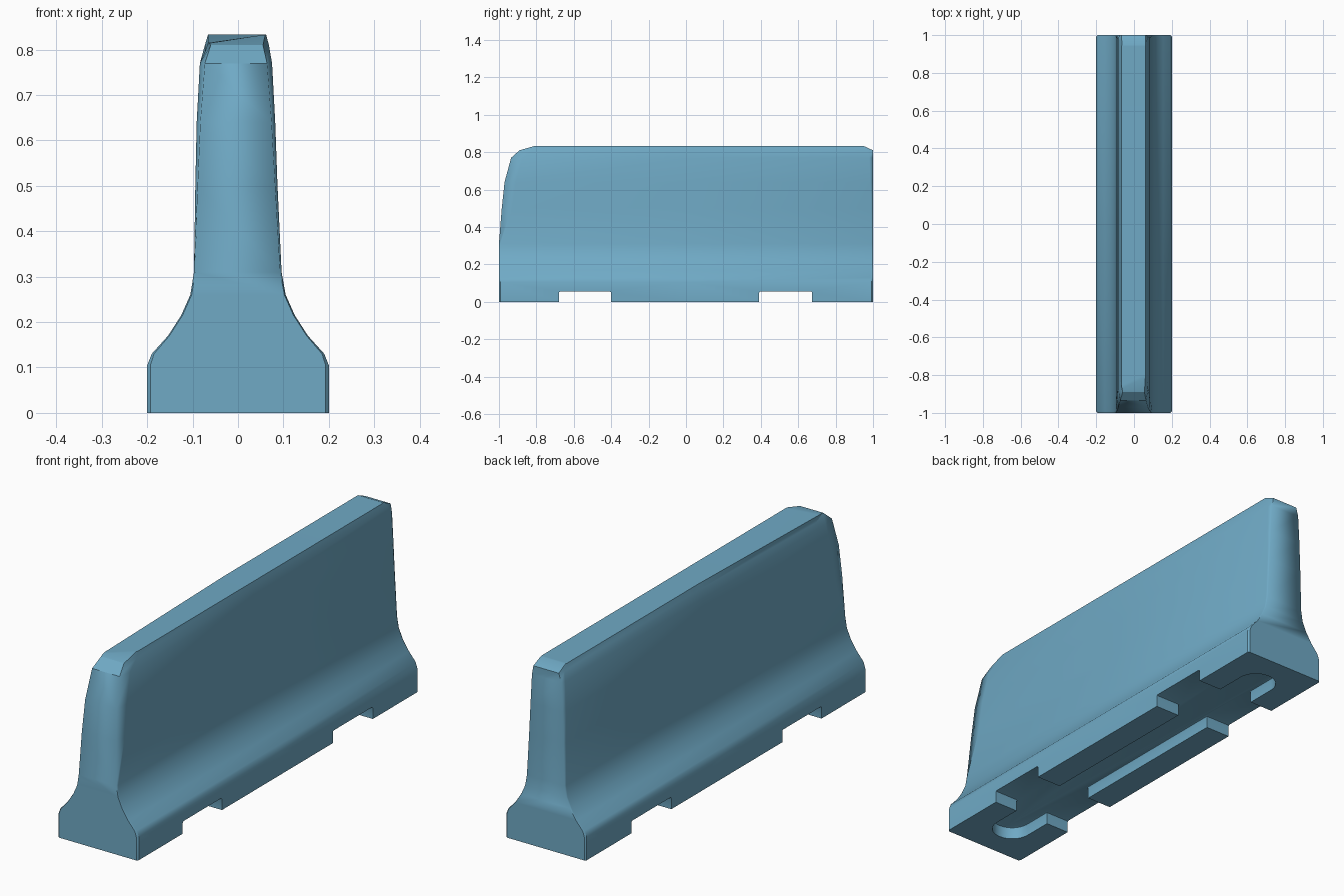
import bpy, bmesh, math

if "Cube" in bpy.data.objects:
    bpy.data.objects.remove(bpy.data.objects["Cube"])

# Profile levels: z, right half-width, left half-width,
# front end y, front corner depth, front corner inset, back end y, back corner depth
LEVELS = [
    (0.00, .200, .200, -1.000, .008, .007, 1.00, .007),
    (0.105, .200, .200, -1.000, .008, .007, 1.00, .007),
    (0.13, .190, .190, -1.000, .008, .005, 1.00, .007),
    (0.17, .154, .154, -1.000, .008, .003, 1.00, .007),
    (0.215, .125, .125, -1.000, .008, .003, 1.00, .007),
    (0.26, .105, .105, -1.000, .008, .003, 1.00, .007),
    (0.31, .096, .097, -1.000, .010, .003, 1.00, .008),
    (0.50, .087, .094, -.985, .055, .005, 1.00, .010),
    (0.64, .082, .091, -.970, .060, .008, 1.00, .015),
    (0.77, .075, .084, -.935, .060, .011, 1.00, .020),
    (0.81, .068, .073, -.890, .070, .013, 1.00, .030),
    (0.833, .062, .066, -.810, .015, .002, .95, .010),
]


def section(bm, end):
    """One closed ring of the barrier: right side going up, left side going down."""
    right, left = [], []
    for z, xr, xl, yf, df, inset, yb, db in LEVELS:
        y = {"front": yf, "front_in": yf + df, "middle": 0,
             "back_in": yb - db, "back": yb}[end]
        cut = {"front": inset, "back": min(inset, .007)}.get(end, 0)
        right.append(bm.verts.new((xr - cut, y, z)))
        left.append(bm.verts.new((-xl + cut, y, z)))
    return right, left


def finish(bm, name):
    bmesh.ops.recalc_face_normals(bm, faces=bm.faces[:])
    mesh = bpy.data.meshes.new(name)
    bm.to_mesh(mesh)
    bm.free()
    obj = bpy.data.objects.new(name, mesh)
    bpy.context.collection.objects.link(obj)
    return obj


# Barrier body: rings lofted lengthwise, with strip-built end faces
bm = bmesh.new()
sections = [section(bm, e) for e in ("front", "front_in", "middle", "back_in", "back")]
# The worn left top edge dips from the middle to the front
sections[0][1][-1].co.yz = (-.872, .814)
sections[1][1][-1].co.yz = (-.855, .815)
sections[1][1][-2].co.z = .795
rings = [r + l[::-1] for r, l in sections]
n = len(rings[0])
for a, b in zip(rings, rings[1:]):
    for i in range(n):
        k = (i + 1) % n
        bm.faces.new((a[i], a[k], b[k], b[i]))
for right, left in (sections[0], sections[-1]):
    for i in range(len(right) - 1):
        bm.faces.new((right[i], right[i + 1], left[i + 1], left[i]))
body = finish(bm, "barrier_body")

# Underside cutter: two cross channels, a centre groove and a rounded pocket at each end
R, C = .085, .81
arc = [(R * math.sin(t), R * math.cos(t)) for t in (i * math.pi / 16 for i in range(9))]
half = [(x, -C - y) for x, y in arc]
half += [(R, -.68), (.3, -.68), (.3, -.4), (.08, -.4),
         (.08, .39), (.3, .39), (.3, .675), (R, .675)]
half += [(x, C + y) for x, y in reversed(arc)]
outline = half + [(-x, y) for x, y in half[-2:0:-1]]
bm = bmesh.new()
base = bm.faces.new([bm.verts.new((x, y, -.05)) for x, y in outline])
top = bmesh.ops.extrude_face_region(bm, geom=[base])["geom"]
for v in top:
    if isinstance(v, bmesh.types.BMVert):
        v.co.z = .055
rim = [e for e in bm.edges if all(v.co.z > .05 for v in e.verts)]
if not any(all(v.co.z < 0 for v in f.verts) for f in bm.faces):
    bm.faces.new([v for v in bm.verts if v.co.z < 0])
bmesh.ops.bevel(bm, geom=rim, offset=.008, segments=2, profile=.5, affect='EDGES')
cutter = finish(bm, "underside_cutter")
cutter.hide_render = True

# Cut the underside, then smooth the curved flanks
mod = body.modifiers.new("underside", 'BOOLEAN')
mod.operation = 'DIFFERENCE'
mod.solver = 'EXACT'
mod.object = cutter
bpy.context.view_layer.objects.active = body
body.select_set(True)
bpy.ops.object.modifier_apply(modifier=mod.name)
bpy.data.objects.remove(cutter)
bpy.ops.object.shade_smooth_by_angle(angle=math.radians(26))

# Soft upright corners where the end faces meet the flanks
for e in body.data.edges:
    a, b = (body.data.vertices[i].co for i in e.vertices)
    outer = all(p.y > .999 or p.y < -1.0001 + .2 * max(0, p.z - .3) for p in (a, b))
    if outer and min(a.z, b.z) > .2 and abs(a.z - b.z) > .03 and max(a.z, b.z) < .8:
        e.use_edge_sharp = False

# Blue paint
paint = bpy.data.materials.new("blue_paint")
paint.diffuse_color = (.16, .40, .56, 1)
paint.use_nodes = True
paint.node_tree.nodes["Principled BSDF"].inputs["Base Color"].default_value = paint.diffuse_color
body.data.materials.clear()
body.data.materials.append(paint)
